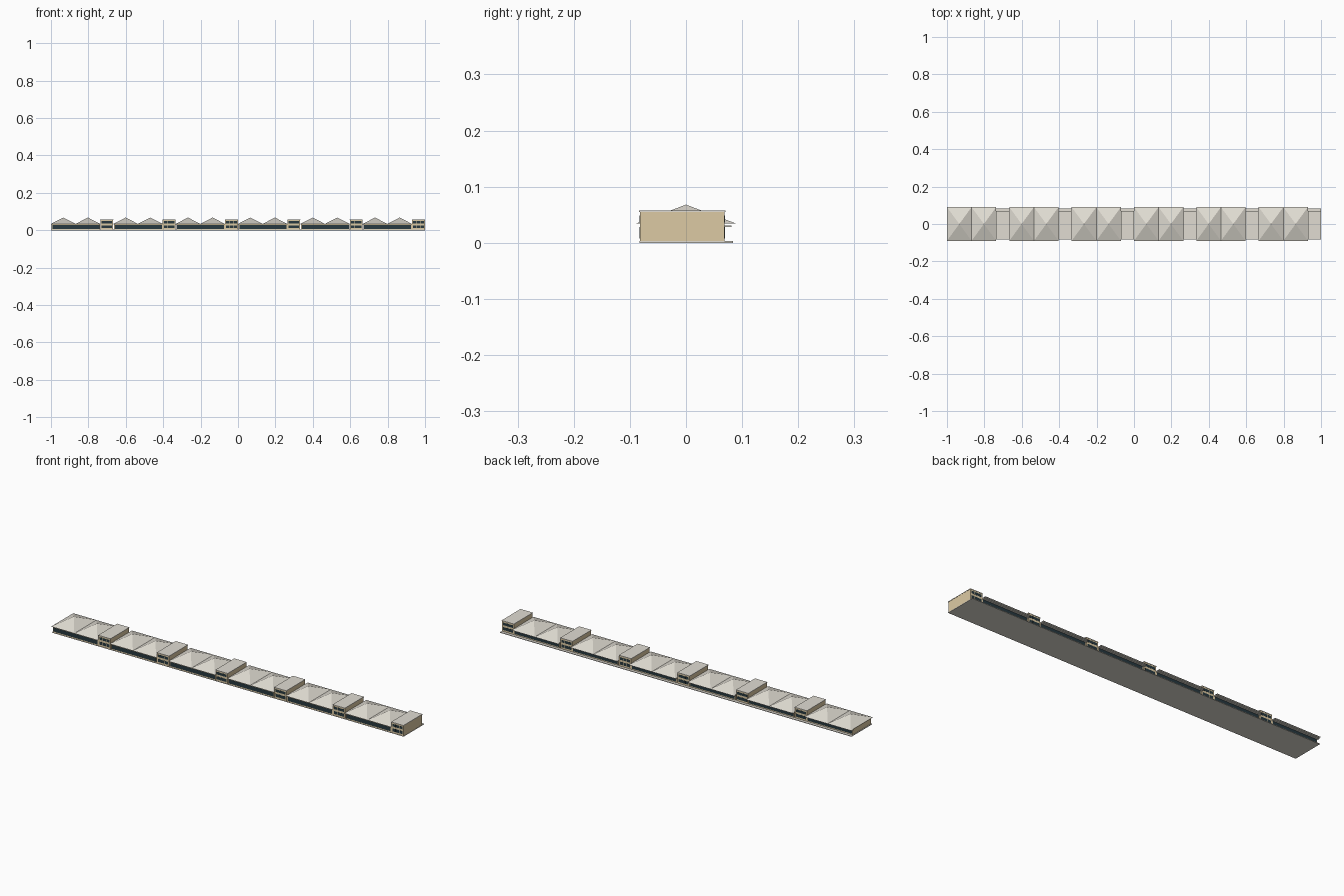
import bpy, bmesh

old = bpy.data.objects.get("Cube")
if old:
    bpy.data.objects.remove(old)


def material(name, rgb):
    m = bpy.data.materials.new(name)
    m.use_nodes = True
    m.diffuse_color = (*rgb, 1)
    m.node_tree.nodes["Principled BSDF"].inputs["Base Color"].default_value = (*rgb, 1)
    return m


TAN = material("tan wall", (0.72, 0.59, 0.37))
ROOF = material("pale grey concrete", (0.75, 0.72, 0.65))
GLASS = material("dark glass", (0.02, 0.04, 0.05))


def add_box(bm, x0, x1, y0, y1, z0, z1):
    v = [bm.verts.new((x, y, z)) for z in (z0, z1)
         for x, y in ((x0, y0), (x1, y0), (x1, y1), (x0, y1))]
    bm.faces.new(v[3::-1])
    bm.faces.new(v[4:])
    for i in range(4):
        j = (i + 1) % 4
        bm.faces.new((v[i], v[j], v[j + 4], v[i + 4]))


def add_pyramid(bm, x0, x1, y, z0, z1):
    base = [bm.verts.new(c) for c in
            ((x0, -y, z0), (x1, -y, z0), (x1, y, z0), (x0, y, z0))]
    apex = bm.verts.new(((x0 + x1) / 2, 0, z1))
    bm.faces.new(base[::-1])
    for i in range(4):
        bm.faces.new((base[i], base[(i + 1) % 4], apex))


def finish(bm, name, mat):
    mesh = bpy.data.meshes.new(name)
    bm.to_mesh(mesh)
    bm.free()
    mesh.materials.append(mat)
    ob = bpy.data.objects.new(name, mesh)
    bpy.context.collection.objects.link(ob)


def box(name, mat, *dims):
    bm = bmesh.new()
    add_box(bm, *dims)
    finish(bm, name, mat)


def window_row(bm, x0, x1, count, z0, z1, gap):
    # Thin panes on both the front and back walls
    step = (x1 - x0) / count
    for i in range(count):
        a, b = x0 + i * step + gap / 2, x0 + (i + 1) * step - gap / 2
        for y in (FRONT, BACK):
            add_box(bm, a, b, y - 0.0005, y + 0.0005, z0, z1)


FRONT, BACK = -0.082, 0.069
UNITS = 6
PERIOD = 2 / UNITS
TOWER = 0.07
EAVE = 0.034

# Base with the rear walkway
box("base_slab", ROOF, -1, 1, -0.083, 0.084, 0, 0.003)

for u in range(UNITS):
    x0 = -1 + u * PERIOD
    x2 = x0 + PERIOD
    x1 = x2 - TOWER

    # Low hall with one continuous window band
    box("hall_walls", TAN, x0 + 0.004, x1, FRONT, BACK, 0.003, EAVE)
    box("rear_canopy", ROOF, x0, x1, BACK, 0.081, 0.028, 0.031)
    bm = bmesh.new()
    window_row(bm, x0 + 0.008, x1 - 0.004, 1, 0.008, 0.028, 0)
    finish(bm, "hall_windows", GLASS)

    # Pair of pyramid roofs
    bm = bmesh.new()
    mid = (x0 + x1) / 2
    for a, b in ((x0, mid), (mid, x1)):
        add_pyramid(bm, a, b, 0.09, EAVE, 0.068)
    finish(bm, "pyramid_roofs", ROOF)

    # Taller stair block
    box("tower_walls", TAN, x1 + 0.001, x2 - 0.001, FRONT, BACK, 0.003, 0.055)
    box("tower_roof", ROOF, x1, x2, -0.084, 0.07, 0.055, 0.058)
    bm = bmesh.new()
    for z0, z1 in ((0.011, 0.026), (0.036, 0.049)):
        window_row(bm, x1 + 0.006, x2 - 0.006, 3, z0, z1, 0.0012)
    finish(bm, "tower_windows", GLASS)
